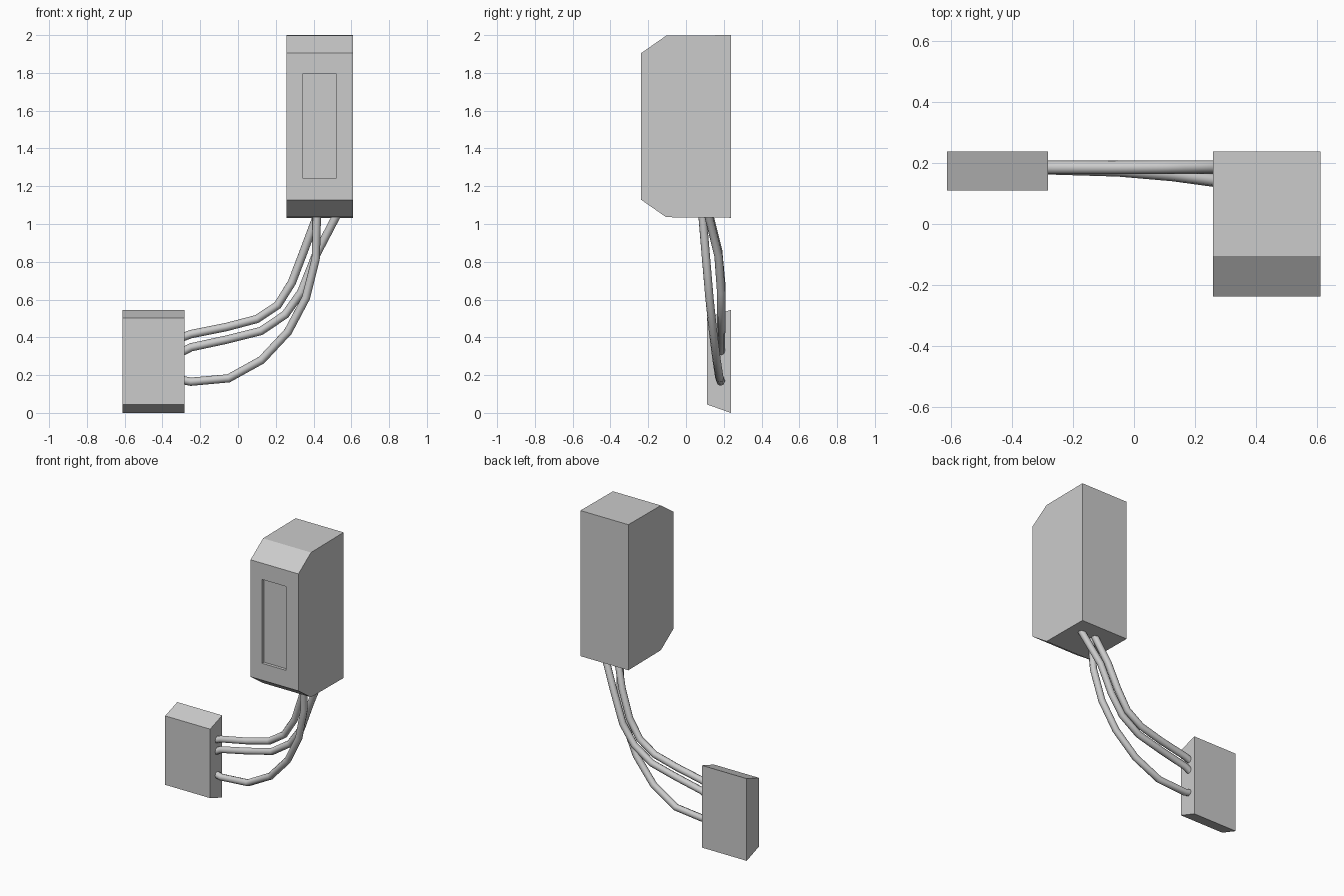
import bpy
import bmesh
from mathutils import Vector

cube = bpy.data.objects.get("Cube")
if cube:
    bpy.data.objects.remove(cube)

grey = bpy.data.materials.new("light_grey")
grey.use_nodes = True
COLOUR = (0.6, 0.6, 0.6, 1)
grey.diffuse_color = COLOUR
grey.node_tree.nodes["Principled BSDF"].inputs["Base Color"].default_value = COLOUR


def add_object(name, data):
    data.materials.append(grey)
    obj = bpy.data.objects.new(name, data)
    bpy.context.collection.objects.link(obj)
    return obj


def extrude_profile(name, profile, x0, x1):
    """Solid with a (y, z) side profile, running from x0 to x1."""
    bm = bmesh.new()
    side = bm.faces.new([bm.verts.new((x0, y, z)) for y, z in profile])
    result = bmesh.ops.extrude_face_region(bm, geom=[side], use_keep_orig=True)
    moved = [v for v in result["geom"] if isinstance(v, bmesh.types.BMVert)]
    bmesh.ops.translate(bm, verts=moved, vec=(x1 - x0, 0, 0))
    bmesh.ops.recalc_face_normals(bm, faces=bm.faces)
    mesh = bpy.data.meshes.new(name)
    bm.to_mesh(mesh)
    bm.free()
    return add_object(name, mesh)


# Upper housing with chamfered front edges
housing = extrude_profile("upper_housing", [
    (0.237, 1.033), (0.237, 2.0), (-0.105, 1.997),
    (-0.237, 1.905), (-0.237, 1.128), (-0.105, 1.036)], 0.258, 0.61)

# Shallow recessed panel in the front of the housing
cutter = extrude_profile("panel_cutter", [
    (-0.3, 1.24), (-0.3, 1.797), (-0.217, 1.797), (-0.217, 1.24)], 0.343, 0.52)
cutter.hide_render = True
cutter.hide_viewport = True
cutter.display_type = 'WIRE'
cut = housing.modifiers.new("panel_recess", 'BOOLEAN')
cut.operation = 'DIFFERENCE'
cut.solver = 'EXACT'
cut.object = cutter

# Lower box, wider at the back than at the front
extrude_profile("lower_box", [
    (0.237, 0.0), (0.237, 0.546), (0.11, 0.503), (0.11, 0.045)], -0.612, -0.282)


def cable(name, points, radius=0.022):
    curve = bpy.data.curves.new(name, 'CURVE')
    curve.dimensions = '3D'
    curve.bevel_depth = radius
    curve.bevel_resolution = 2
    curve.use_fill_caps = True
    spline = curve.splines.new('POLY')
    spline.points.add(len(points) - 1)
    for point, co in zip(spline.points, points):
        point.co = Vector(co).to_4d()
    spline.use_smooth = True
    add_object(name, curve)


# Three cables sagging from the housing to the lower box
cable("upper_cable", [
    (-0.32, 0.185, 0.39), (-0.25, 0.185, 0.417), (-0.06, 0.185, 0.455),
    (0.1, 0.186, 0.497), (0.21, 0.186, 0.57), (0.285, 0.186, 0.69),
    (0.35, 0.17, 0.86), (0.425, 0.12, 1.06)])
cable("middle_cable", [
    (-0.32, 0.185, 0.31), (-0.25, 0.185, 0.347), (-0.06, 0.185, 0.388),
    (0.12, 0.186, 0.433), (0.25, 0.186, 0.52), (0.335, 0.186, 0.64),
    (0.41, 0.172, 0.83), (0.53, 0.115, 1.06)])
cable("lower_cable", [
    (-0.32, 0.185, 0.18), (-0.25, 0.183, 0.165), (-0.05, 0.177, 0.183),
    (0.125, 0.162, 0.28), (0.265, 0.143, 0.43), (0.36, 0.124, 0.61),
    (0.412, 0.106, 0.82), (0.418, 0.086, 1.06)])
